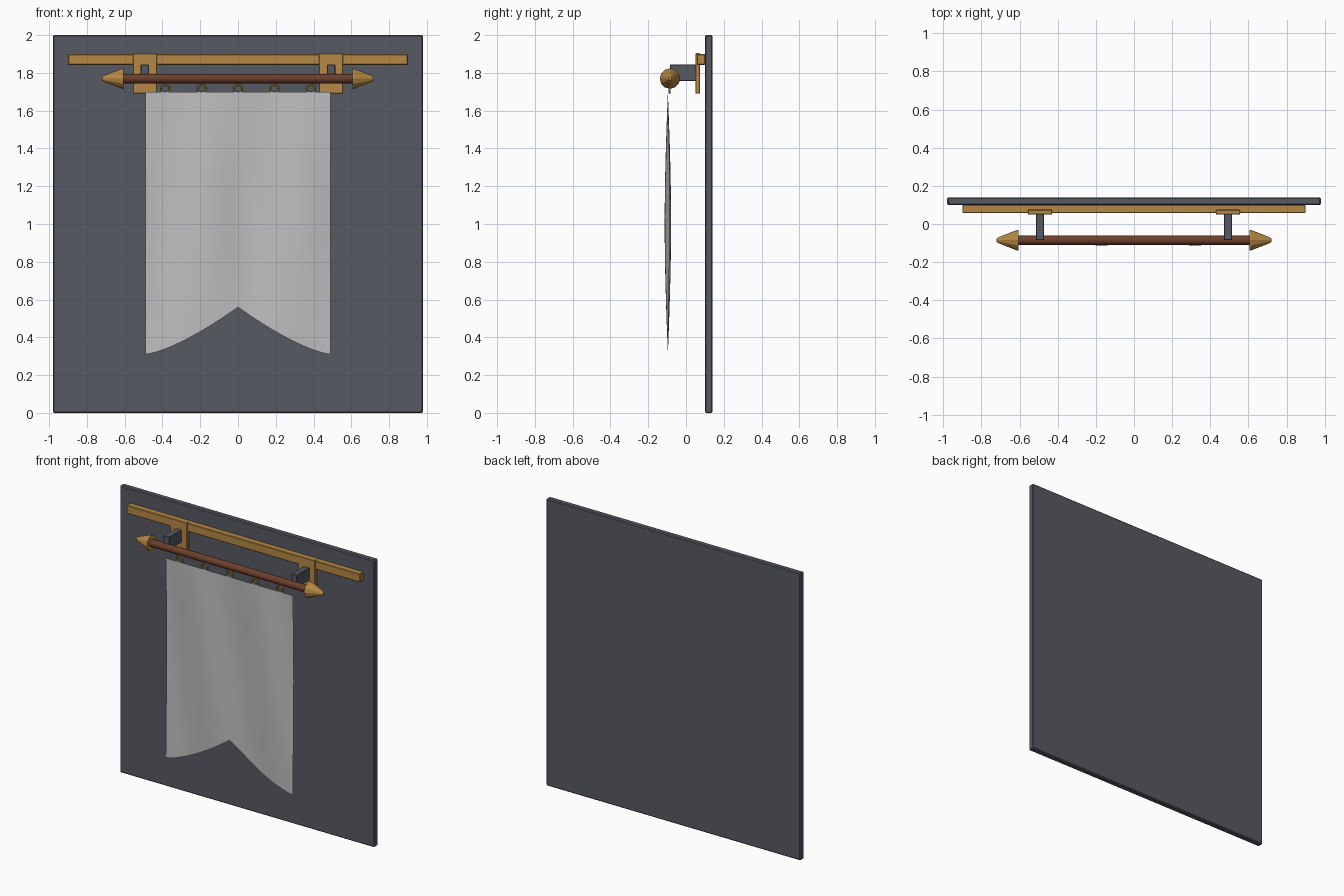
import bpy, bmesh, math
from mathutils import Matrix, Vector

if "Cube" in bpy.data.objects:
    bpy.data.objects.remove(bpy.data.objects["Cube"])


def material(name, rgb):
    m = bpy.data.materials.new(name)
    m.diffuse_color = (*rgb, 1)
    m.use_nodes = True
    m.node_tree.nodes["Principled BSDF"].inputs["Base Color"].default_value = m.diffuse_color
    return m


SLATE = material("slate", (0.095, 0.10, 0.125))
BRASS = material("brass", (0.46, 0.245, 0.058))
WOOD = material("dark_wood", (0.15, 0.05, 0.025))
CLOTH = material("pale_cloth", (0.52, 0.52, 0.52))

ROD_Y, ROD_Z = -0.085, 1.77


def finish(name, bm, mat, smooth=None):
    mesh = bpy.data.meshes.new(name)
    bm.to_mesh(mesh)
    bm.free()
    mesh.materials.append(mat)
    ob = bpy.data.objects.new(name, mesh)
    bpy.context.collection.objects.link(ob)
    if smooth is not None:
        bpy.ops.object.select_all(action='DESELECT')
        ob.select_set(True)
        bpy.context.view_layer.objects.active = ob
        bpy.ops.object.shade_smooth_by_angle(angle=math.radians(smooth))
    return ob


def box(name, lo, hi, mat, bevel=0.004):
    lo, hi = Vector(lo), Vector(hi)
    bm = bmesh.new()
    bmesh.ops.create_cube(bm, size=1, matrix=Matrix.Translation((lo + hi) / 2)
                          @ Matrix.Diagonal((*(hi - lo), 1)))
    bmesh.ops.bevel(bm, geom=bm.edges[:], offset=bevel, segments=1,
                    affect='EDGES')
    return finish(name, bm, mat)


def lathe_x(name, profile, mat, sides, smooth=None):
    """Revolve (x, radius) points around the rod axis."""
    bm = bmesh.new()
    rings = []
    for x, r in profile:
        rings.append([bm.verts.new((x, ROD_Y + r * math.cos(a),
                                    ROD_Z + r * math.sin(a)))
                      for a in (2 * math.pi * i / sides for i in range(sides))])
    for a, b in zip(rings, rings[1:]):
        for i in range(sides):
            j = (i + 1) % sides
            bm.faces.new((a[i], a[j], b[j], b[i]))
    bm.faces.new(rings[0])
    bm.faces.new(rings[-1])
    bmesh.ops.recalc_face_normals(bm, faces=bm.faces)
    return finish(name, bm, mat, smooth)


# Wall panel and mounting rail
box("wall_panel", (-0.98, 0.10, 0), (0.98, 0.14, 2.0), SLATE, 0.006)
box("mounting_rail", (-0.90, 0.057, 1.842), (0.90, 0.102, 1.90), BRASS)

# Brackets, support arms and pointed rod ends on both sides
for side, s in (("left", -1), ("right", 1)):
    c = s * 0.493
    box(side + "_bracket_plate", (c - 0.064, 0.05, 1.69),
        (c + 0.064, 0.075, 1.904), BRASS, 0.003)
    box(side + "_support_arm", (c - 0.022, -0.085, 1.757),
        (c + 0.022, 0.055, 1.844), SLATE, 0.003)
    lathe_x(side + "_finial",
            [(s * 0.605, 0.054), (s * 0.613, 0.054), (s * 0.708, 0.017),
             (s * 0.72, 0.009)], BRASS, 12)

# Hanging rod
lathe_x("hanging_rod", [(-0.61, 0.025), (0.61, 0.025)], WOOD, 16, 40)

# Rings joining the cloth to the rod
for k in range(5):
    x0 = -0.386 + 0.193 * k
    bm = bmesh.new()
    n, m, R, r = 16, 6, 0.022, 0.006
    v = []
    for i in range(n):
        a = 2 * math.pi * i / n
        v.append([])
        for j in range(m):
            b = 2 * math.pi * j / m
            d = R + r * math.cos(b)
            v[i].append(bm.verts.new((x0 + d * math.cos(a),
                                      ROD_Y - 0.003 + r * math.sin(b),
                                      1.717 + d * math.sin(a))))
    for i in range(n):
        for j in range(m):
            p, q = (i + 1) % n, (j + 1) % m
            bm.faces.new((v[i][j], v[p][j], v[p][q], v[i][q]))
    bmesh.ops.recalc_face_normals(bm, faces=bm.faces)
    finish(f"ring_{k + 1}", bm, BRASS, 60)

# Swallow-tailed cloth: a gently rippled single sheet
bm = bmesh.new()
NX, NZ, HALF, TOP = 40, 40, 0.49, 1.70
grid = []
for i in range(NX + 1):
    x = -HALF + 2 * HALF * i / NX
    rise = max(0.0, 1 - abs(x) / HALF)
    bottom = 0.31 + 0.25 * rise ** 1.4
    col = []
    for k in range(NZ + 1):
        z = TOP + (bottom - TOP) * k / NZ
        t = (TOP - z) / (TOP - 0.31)
        sway = math.sin(math.pi * t)
        wave = math.cos(2 * math.pi * (x + 0.17 - 0.04 * (t - 0.5)) / 0.49)
        col.append(bm.verts.new((x, -0.096 - 0.017 * sway * wave, z)))
    grid.append(col)
for i in range(NX):
    for k in range(NZ):
        bm.faces.new((grid[i][k], grid[i][k + 1],
                      grid[i + 1][k + 1], grid[i + 1][k]))
finish("banner_cloth", bm, CLOTH, 60)
